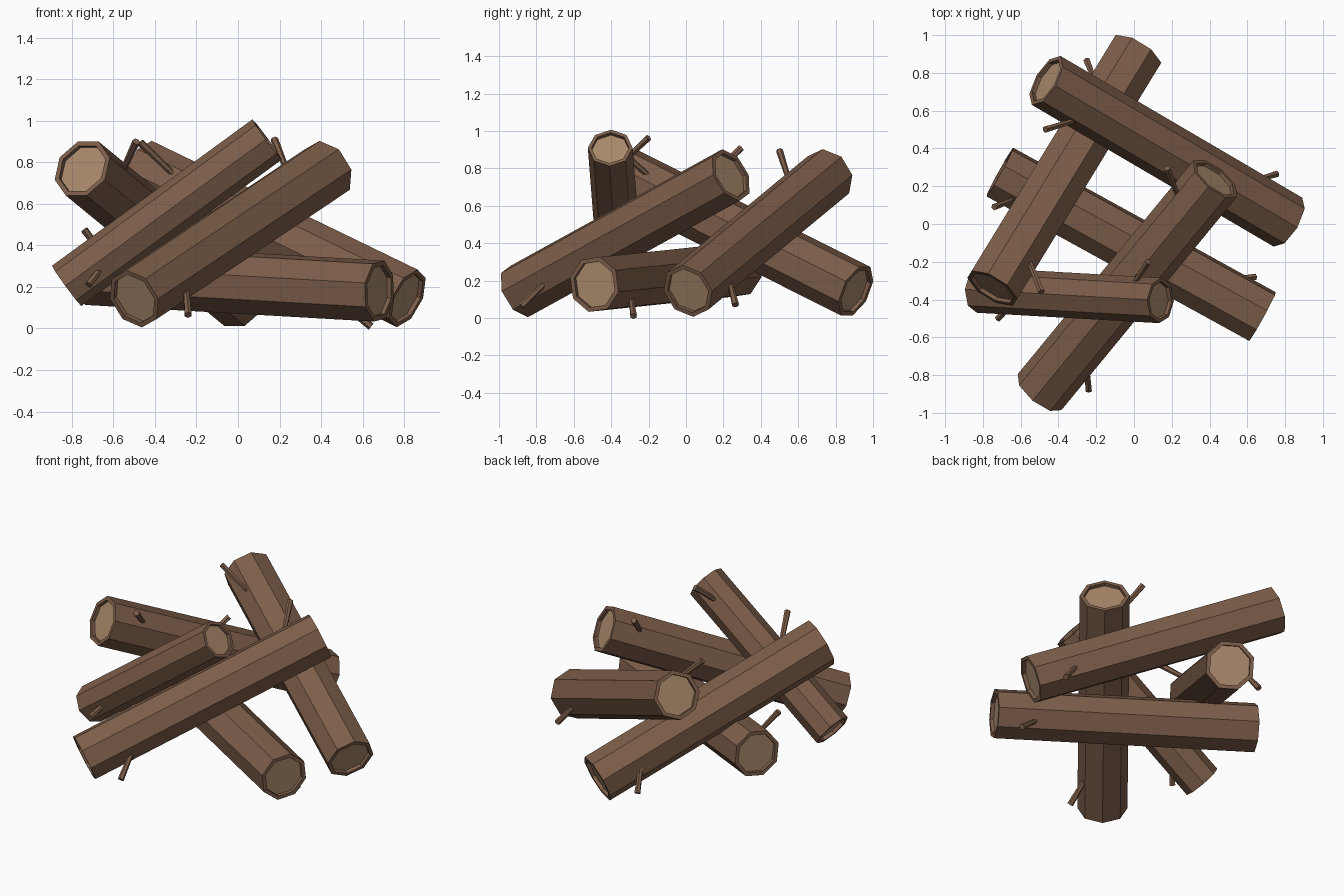
import bpy, bmesh, math
from mathutils import Vector, Matrix

if "Cube" in bpy.data.objects:
    bpy.data.objects.remove(bpy.data.objects["Cube"])


def material(name, rgb):
    m = bpy.data.materials.new(name)
    m.diffuse_color = (*rgb, 1)
    m.use_nodes = True
    m.node_tree.nodes["Principled BSDF"].inputs["Base Color"].default_value = m.diffuse_color
    return m


bark = material("bark brown", (0.205, 0.112, 0.068))
wood = material("cut wood tan", (0.39, 0.245, 0.145))


def frame(a, b, roll=0.0):
    """Matrix at a, z axis toward b, y axis as vertical as possible."""
    z = (b - a).normalized()
    x = Vector((0, 0, 1)).cross(z).normalized()
    y = z.cross(x)
    m = Matrix((x, y, z)).transposed().to_4x4()
    return Matrix.Translation(a) @ m @ Matrix.Rotation(math.radians(roll), 4, 'Z')


def add_object(name, bm, mats):
    bmesh.ops.recalc_face_normals(bm, faces=bm.faces)
    me = bpy.data.meshes.new(name)
    bm.to_mesh(me)
    bm.free()
    for m in mats:
        me.materials.append(m)
    ob = bpy.data.objects.new(name, me)
    bpy.context.collection.objects.link(ob)


# Log: octagonal prism with a bark rim and a recessed cut face at both ends
def log(name, a, b, r, roll):
    a, b = Vector(a), Vector(b)
    m, length = frame(a, b, roll), (b - a).length
    depth, inner = 0.022, r * 0.84
    profile = [(inner, depth), (inner, 0), (r, 0),
               (r, length), (inner, length), (inner, length - depth)]
    bm = bmesh.new()
    rings = [[bm.verts.new(m @ Vector((rad * math.cos(i * math.pi / 4),
                                       rad * math.sin(i * math.pi / 4), z)))
              for i in range(8)] for rad, z in profile]
    for p, q in zip(rings, rings[1:]):
        for i in range(8):
            j = (i + 1) % 8
            bm.faces.new((p[i], p[j], q[j], q[i]))
    for ring in (rings[0], rings[-1]):
        bm.faces.new(ring).material_index = 1
    add_object(name, bm, [bark, wood])


# Twig: short tapered stub, its root sunk into the log
def twig(name, root, tip):
    root, tip = Vector(root), Vector(tip)
    root = root - (tip - root) * 0.25
    length = (tip - root).length
    bm = bmesh.new()
    bmesh.ops.create_cone(bm, cap_ends=True, segments=6, radius1=0.014, radius2=0.019,
                          depth=length,
                          matrix=frame(root, tip) @ Matrix.Translation((0, 0, length / 2)))
    add_object(name, bm, [bark])


# name: low end, high end, radius, roll, upper twig (root, tip), lower twig (root, tip)
logs = {
    "front_leaning_log": ((-0.50, -0.89, 0.143), (0.43, 0.24, 0.765), 0.15, 0,
                          ((0.22, 0.18, 0.80), (0.175, 0.295, 0.91)),
                          ((-0.25, -0.76, 0.18), (-0.24, -0.88, 0.065))),
    "left_leaning_log": ((0.012, 0.908, 0.143), (-0.75, -0.34, 0.77), 0.153, 22.5,
                         ((-0.55, -0.21, 0.77), (-0.49, -0.36, 0.90)),
                         ((-0.22, 0.79, 0.21), (-0.25, 0.865, 0.10))),
    "back_leaning_log": ((0.815, 0.01, 0.145), (-0.465, 0.76, 0.765), 0.15, 0,
                         ((-0.34, 0.54, 0.77), (-0.47, 0.50, 0.895)),
                         ((0.67, 0.24, 0.17), (0.755, 0.265, 0.07))),
    "bottom_log": ((0.68, -0.49, 0.18), (-0.71, 0.275, 0.26), 0.152, 15,
                   ((-0.66, 0.12, 0.37), (-0.74, 0.09, 0.475)),
                   ((0.55, -0.29, 0.08), (0.64, -0.28, 0.01))),
    "small_top_log": ((-0.825, -0.35, 0.205), (0.14, -0.405, 0.91), 0.12, 0,
                      ((0.01, -0.30, 0.87), (0.075, -0.20, 0.965)),
                      ((-0.66, -0.44, 0.29), (-0.72, -0.50, 0.21))),
}
for name, (low, high, r, roll, upper, lower) in logs.items():
    log(name, low, high, r, roll)
    twig(name + "_upper_twig", *upper)
    twig(name + "_lower_twig", *lower)
